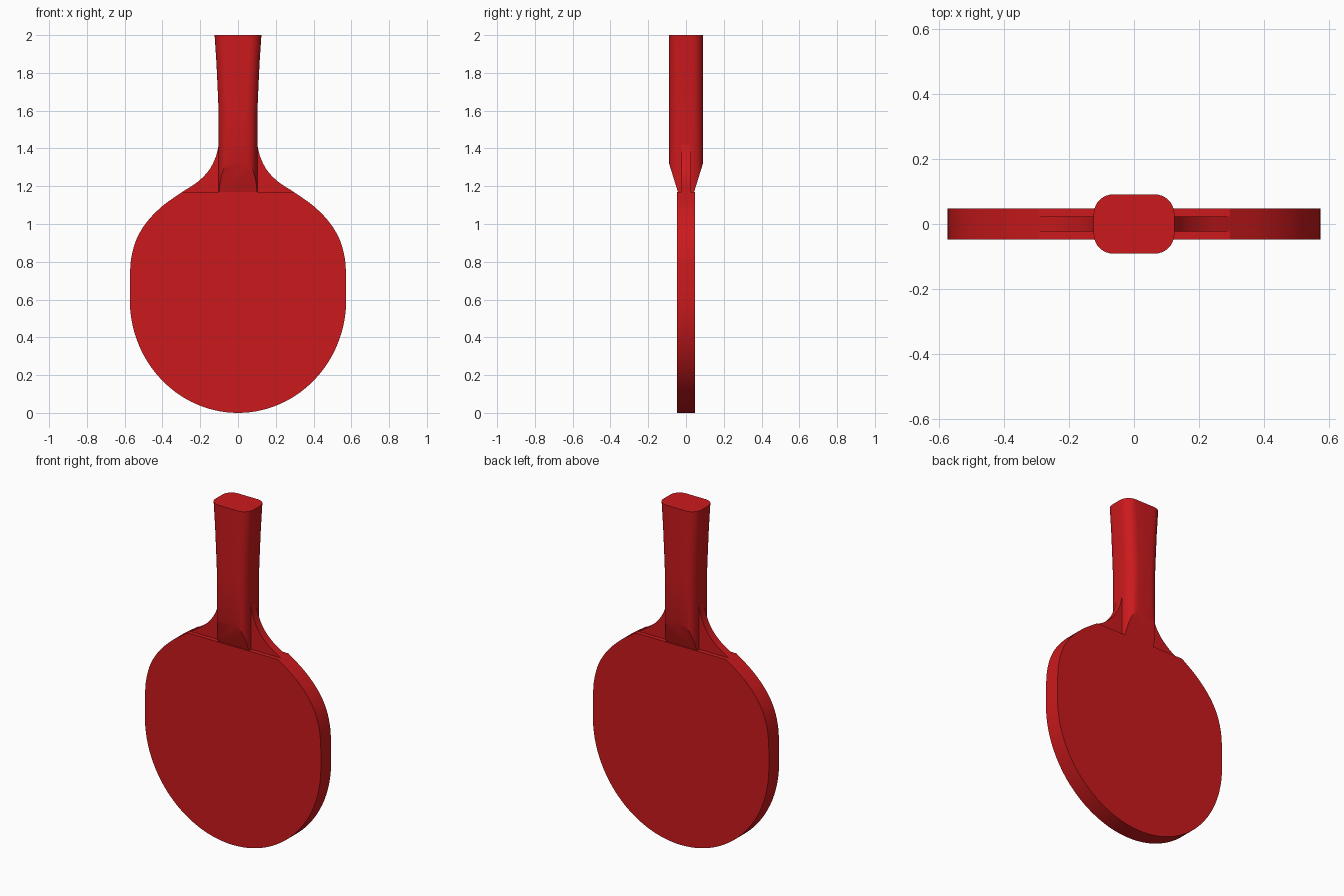
import bpy, bmesh, math
from mathutils import Vector

if "Cube" in bpy.data.objects:
    bpy.data.objects.remove(bpy.data.objects["Cube"])

red = bpy.data.materials.new("red")
red.diffuse_color = (0.6, 0.01, 0.012, 1)
red.use_nodes = True
red.node_tree.nodes["Principled BSDF"].inputs["Base Color"].default_value = red.diffuse_color


def finish(bm, name):
    bmesh.ops.recalc_face_normals(bm, faces=bm.faces)
    me = bpy.data.meshes.new(name)
    bm.to_mesh(me)
    bm.free()
    ob = bpy.data.objects.new(name, me)
    bpy.context.collection.objects.link(ob)
    me.materials.append(red)
    bpy.ops.object.select_all(action='DESELECT')
    ob.select_set(True)
    bpy.context.view_layer.objects.active = ob
    bpy.ops.object.shade_smooth_by_angle(angle=math.radians(25))
    return ob


def smooth_curve(pts, steps=5):
    # Catmull-Rom curve through the points
    p = [Vector(q) for q in pts]
    p = [2 * p[0] - p[1]] + p + [2 * p[-1] - p[-2]]
    out = []
    for i in range(1, len(p) - 2):
        a, b, c, d = p[i - 1:i + 3]
        for s in range(steps):
            t = s / steps
            out.append(0.5 * (2 * b + (c - a) * t + (2 * a - 5 * b + 4 * c - d) * t * t
                              + (3 * b - a - 3 * c + d) * t ** 3))
    return out + [p[-2]]


def plate(name, half, thick):
    # mirror the right-hand outline and extrude it along y
    loop = list(half) + [(-x, z) for x, z in reversed(half) if x > 1e-5]
    bm = bmesh.new()
    face = bm.faces.new([bm.verts.new((x, -thick / 2, z)) for x, z in loop])
    ext = bmesh.ops.extrude_face_region(bm, geom=[face])
    bmesh.ops.translate(bm, vec=(0, thick, 0),
                        verts=[v for v in ext['geom'] if isinstance(v, bmesh.types.BMVert)])
    return finish(bm, name)


# outline: half ellipse at the bottom, shoulder, then concave neck
N = 28
bottom = [(0.573 * math.sin(math.pi / 2 * i / N), 0.6 - 0.6 * math.cos(math.pi / 2 * i / N))
          for i in range(N + 1)]
shoulder = smooth_curve([(0.573, 0.72), (0.565, 0.82), (0.537, 0.92), (0.483, 1.01),
                         (0.4, 1.095), (0.295, 1.17)])
neck_side = smooth_curve([(0.295, 1.17), (0.215, 1.222), (0.155, 1.283),
                          (0.118, 1.355), (0.1, 1.43)])

# thick playing head and thinner neck
plate("head", bottom + [tuple(p) for p in shoulder], 0.096)
plate("neck", [tuple(p) for p in neck_side], 0.046)

# handle: rounded-rectangle sections, flared towards the end
bm = bmesh.new()
rings = []
for z, w in [(1.17, 0.102), (1.58, 0.102), (1.7, 0.107), (1.85, 0.114), (2.0, 0.124)]:
    ring = []
    for k, (sx, sy) in enumerate([(1, 1), (-1, 1), (-1, -1), (1, -1)]):
        for j in range(9):
            a = math.pi / 2 * (k + j / 8)
            ring.append(bm.verts.new((sx * (w - 0.06) + 0.06 * math.cos(a),
                                      sy * 0.031 + 0.06 * math.sin(a), z)))
    rings.append(ring)
for lo, hi in zip(rings, rings[1:]):
    for i in range(len(lo)):
        j = (i + 1) % len(lo)
        bm.faces.new((lo[i], lo[j], hi[j], hi[i]))
bm.faces.new(rings[0])
bm.faces.new(rings[-1])

# sloped cuts at the front and back of the handle base
for s in (-1, 1):
    cut = bmesh.ops.bisect_plane(bm, geom=bm.verts[:] + bm.edges[:] + bm.faces[:],
                                 plane_co=(0, s * 0.091, 1.325),
                                 plane_no=(0, s * 0.155, -0.048), clear_outer=True)
    bmesh.ops.contextual_create(bm, geom=[e for e in cut['geom_cut']
                                          if isinstance(e, bmesh.types.BMEdge)])
finish(bm, "handle")
